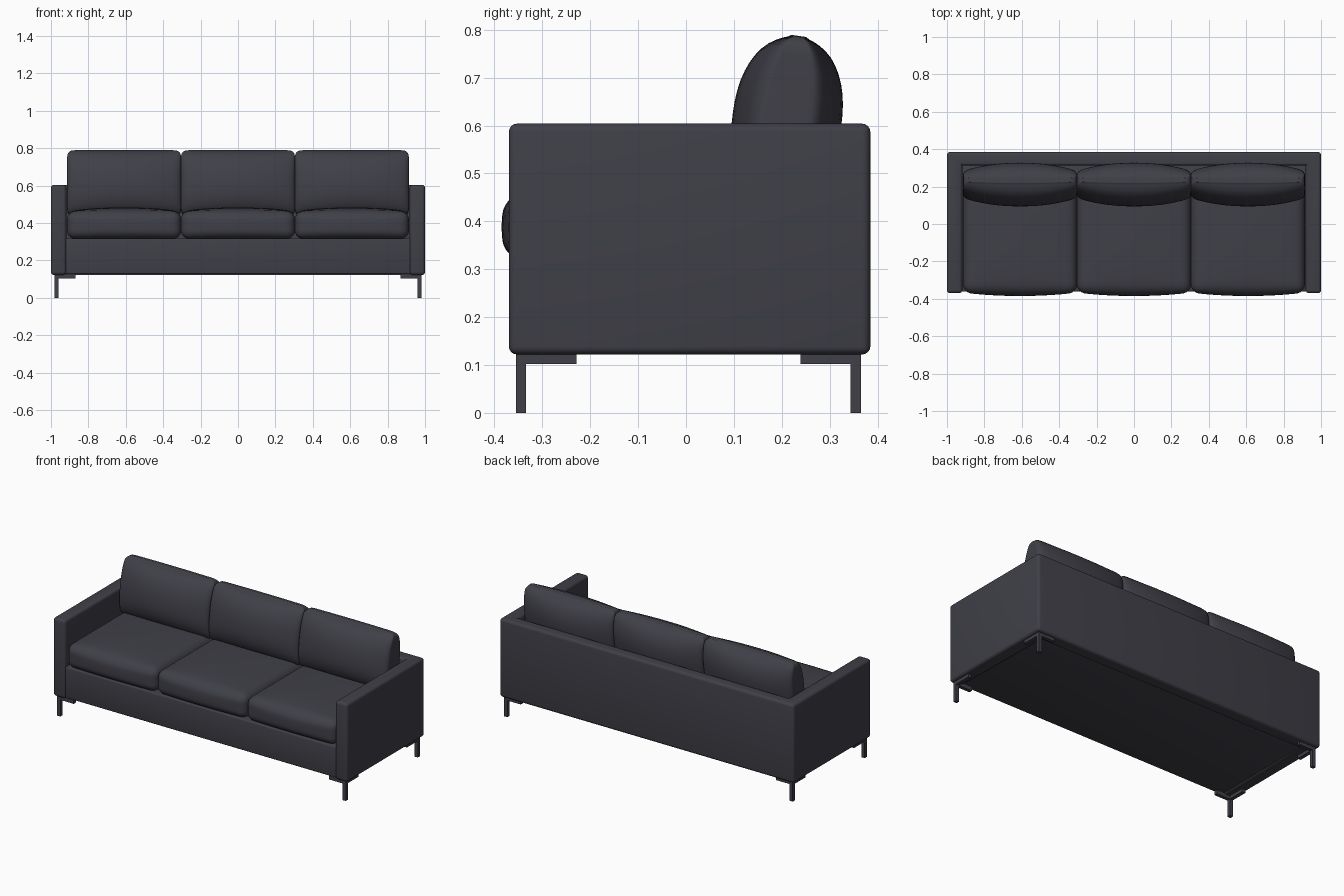
import bpy, bmesh, math
from mathutils import Vector, Matrix

if "Cube" in bpy.data.objects:
    bpy.data.objects.remove(bpy.data.objects["Cube"])


def material(name, rgb):
    m = bpy.data.materials.new(name)
    m.diffuse_color = (*rgb, 1)
    m.use_nodes = True
    m.node_tree.nodes["Principled BSDF"].inputs["Base Color"].default_value = m.diffuse_color
    return m


fabric = material("charcoal fabric", (0.050, 0.050, 0.064))


def finish(name, bm, mat, angle=40):
    bmesh.ops.recalc_face_normals(bm, faces=bm.faces)
    me = bpy.data.meshes.new(name)
    bm.to_mesh(me)
    bm.free()
    me.materials.append(mat)
    ob = bpy.data.objects.new(name, me)
    bpy.context.collection.objects.link(ob)
    bpy.ops.object.select_all(action='DESELECT')
    ob.select_set(True)
    bpy.context.view_layer.objects.active = ob
    bpy.ops.object.shade_smooth_by_angle(angle=math.radians(angle))
    return ob


def add_box(bm, lo, hi):
    lo, hi = Vector(lo), Vector(hi)
    m = Matrix.Translation((lo + hi) / 2) @ Matrix.Diagonal((*(hi - lo), 1))
    bmesh.ops.create_cube(bm, size=1, matrix=m)


def cushion(name, half, radius, shape, matrix):
    """Rounded box with rows gathered near the edges, then puffed by shape()."""
    bm = bmesh.new()
    bmesh.ops.create_cube(bm, size=2)
    bmesh.ops.subdivide_edges(bm, edges=bm.edges[:], cuts=23, use_grid_fill=True)
    for v in bm.verts:
        p = Vector([math.sin(c * math.pi / 2) * h for c, h in zip(v.co, half)])
        core = Vector([max(r - h, min(h - r, c)) for c, h, r in zip(p, half, [radius] * 3)])
        d = p - core
        if d.length > 1e-6:
            p = core + d.normalized() * radius
        v.co = shape(p, *[c / h for c, h in zip(p, half)])
    bm.transform(matrix)
    return finish(name, bm, fabric, 60)


# Arms and back as one U-shaped shell
outline = [(-1, -0.37), (-0.918, -0.37), (-0.918, 0.313), (0.918, 0.313),
           (0.918, -0.37), (1, -0.37), (1, 0.385), (-1, 0.385)]
bm = bmesh.new()
face = bm.faces.new([bm.verts.new((x, y, 0.122)) for x, y in outline])
up = bmesh.ops.extrude_face_region(bm, geom=[face])
bmesh.ops.translate(bm, vec=(0, 0, 0.482),
                    verts=[g for g in up["geom"] if isinstance(g, bmesh.types.BMVert)])
bmesh.ops.recalc_face_normals(bm, faces=bm.faces)
outer = [e for e in bm.edges
         if not all(abs(v.co.x) < 0.95 and v.co.y > 0.3 and v.co.y < 0.32 for v in e.verts)
         or all(v.co.z > 0.5 for v in e.verts)]
bmesh.ops.bevel(bm, geom=outer, offset=0.017, segments=4, profile=0.5, affect='EDGES')
finish("arms_and_back", bm, fabric)

# Seat base with front rail
bm = bmesh.new()
add_box(bm, (-0.925, -0.362, 0.127), (0.925, 0.32, 0.318))
bmesh.ops.bevel(bm, geom=bm.edges[:], offset=0.008, segments=3, profile=0.5, affect='EDGES')
finish("seat_base", bm, fabric)


# Cushion shapes: crowned seat, lens-shaped back pillow
def seat_shape(p, u, v, w):
    crown = (1 - abs(u) ** 2.5) * (1 - abs(v) ** 4)
    z = p.z + (0.022 * crown if w > 0 else 0) * max(w, 0)
    y = p.y - (0.018 * (1 - u * u) * (1 - w * w * 0.6) if v < 0 else 0) * abs(v)
    return Vector((p.x, y, z))


def back_shape(p, u, v, w):
    lens = 0.60 + 0.40 * (1 - abs(u) ** 2.2)
    dome = max(0.2, (1 - min(1, abs(w)) ** 2.3) ** 0.5)
    return Vector((p.x, p.y * lens * dome, p.z))


for i, side in enumerate(("left", "middle", "right")):
    x = (i - 1) * 0.609
    cushion("seat_cushion_" + side, (0.305, 0.325, 0.073), 0.045, seat_shape,
            Matrix.Translation((x, -0.042, 0.388)))
    cushion("back_cushion_" + side, (0.304, 0.114, 0.176), 0.034, back_shape,
            Matrix.Translation((x, 0.211, 0.613)) @ Matrix.Rotation(math.radians(-8), 4, 'X'))

# Corner legs: slim post with two bracket arms
for sx, xn in ((-1, "left"), (1, "right")):
    for sy, yn in ((-1, "front"), (1, "back")):
        bm = bmesh.new()

        def bar(a, b, z0, z1):
            # a, b: inset distances from centre in x and y
            xs = sorted(sx * c for c in a)
            ys = sorted(0.005 + sy * c for c in b)
            add_box(bm, (xs[0], ys[0], z0), (xs[1], ys[1], z1))

        bar((0.959, 0.981), (0.339, 0.360), 0.0, 0.124)
        bar((0.868, 0.981), (0.339, 0.360), 0.102, 0.128)
        bar((0.959, 0.981), (0.234, 0.360), 0.102, 0.124)
        finish(f"{yn}_{xn}_leg", bm, fabric)
